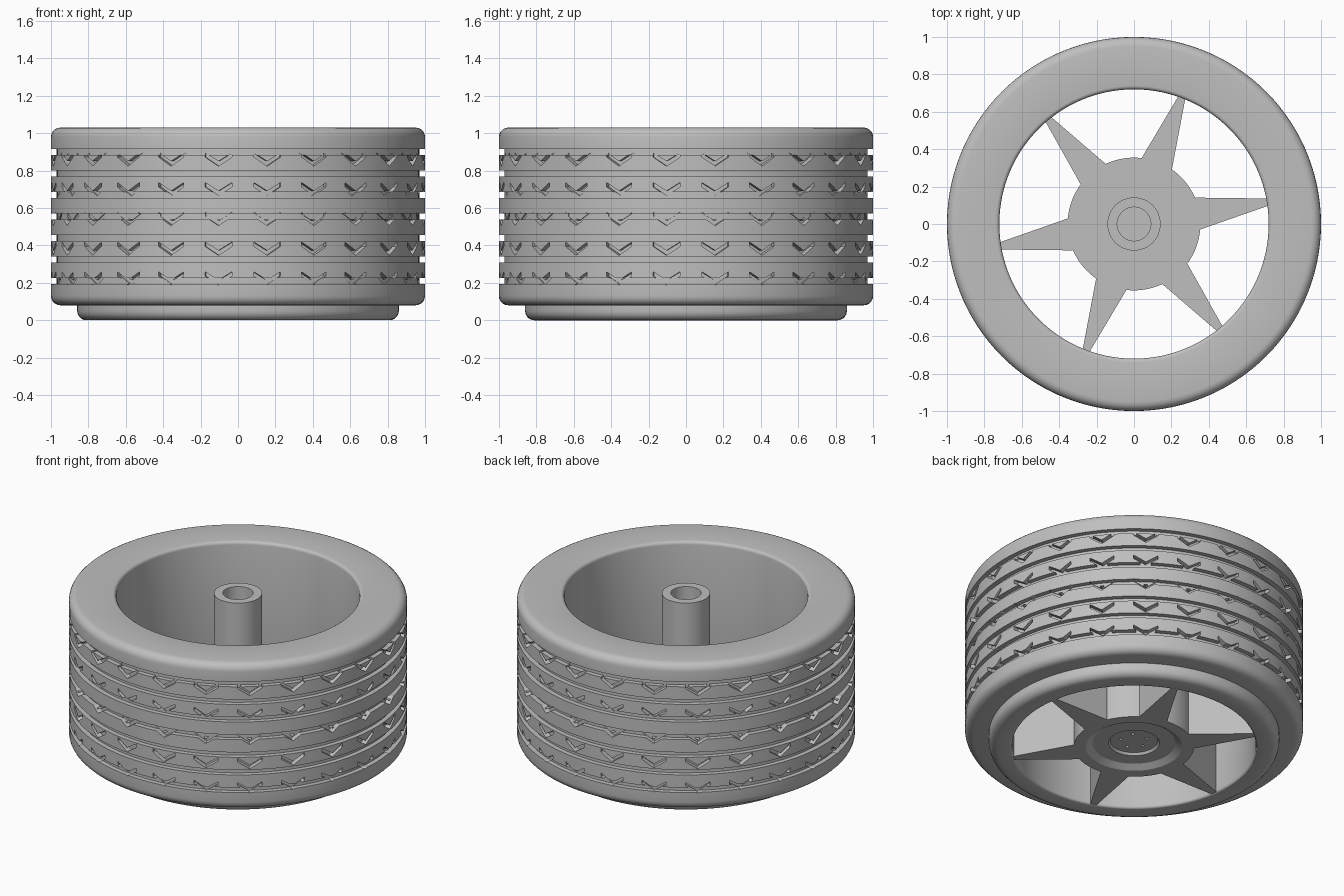
import bpy, bmesh
from math import sin, cos, pi, radians
from mathutils import Vector, Matrix

cube = bpy.data.objects.get("Cube")
if cube:
    bpy.data.objects.remove(cube, do_unlink=True)

grey = bpy.data.materials.new("plain grey")
grey.use_nodes = True
colour = (0.52, 0.52, 0.52, 1)
grey.diffuse_color = colour
grey.node_tree.nodes["Principled BSDF"].inputs["Base Color"].default_value = colour


def finish(name, bm):
    bmesh.ops.recalc_face_normals(bm, faces=bm.faces)
    mesh = bpy.data.meshes.new(name)
    bm.to_mesh(mesh)
    bm.free()
    mesh.materials.append(grey)
    ob = bpy.data.objects.new(name, mesh)
    bpy.context.collection.objects.link(ob)
    return ob


def smooth(ob):
    bpy.ops.object.select_all(action='DESELECT')
    ob.select_set(True)
    bpy.context.view_layer.objects.active = ob
    bpy.ops.object.shade_smooth_by_angle(angle=radians(30))


def cut(ob, cutter):
    mod = ob.modifiers.new("cut", 'BOOLEAN')
    mod.operation = 'DIFFERENCE'
    mod.solver = 'EXACT'
    mod.object = cutter
    bpy.ops.object.select_all(action='DESELECT')
    bpy.context.view_layer.objects.active = ob
    ob.select_set(True)
    bpy.ops.object.modifier_apply(modifier=mod.name)
    bpy.data.objects.remove(cutter, do_unlink=True)


def corner(r, z, size, start, n=5):
    """Quarter circle around (r, z), running counter-clockwise."""
    return [(r + size * cos(radians(start + 90 * i / n)),
             z + size * sin(radians(start + 90 * i / n))) for i in range(n + 1)]


def lathe(name, profile, closed, segs=120):
    bm = bmesh.new()
    vs = [bm.verts.new((r, 0, z)) for r, z in profile]
    es = [bm.edges.new(p) for p in zip(vs, vs[1:])]
    if closed:
        es.append(bm.edges.new((vs[-1], vs[0])))
    bmesh.ops.spin(bm, geom=vs + es, cent=(0, 0, 0), axis=(0, 0, 1),
                   angle=2 * pi, steps=segs, use_merge=True)
    bmesh.ops.remove_doubles(bm, verts=bm.verts, dist=0.0001)
    return finish(name, bm)


def prism(bm, lower, upper):
    """Solid between two matching outlines."""
    a = [bm.verts.new(p) for p in lower]
    b = [bm.verts.new(p) for p in upper]
    bm.faces.new(a[::-1])
    bm.faces.new(b)
    for i in range(len(a)):
        j = (i + 1) % len(a)
        bm.faces.new((a[i], a[j], b[j], b[i]))


# Tyre and rim barrel, with seven grooves around the tread
profile = corner(0.735, 0.015, 0.015, 180, 3) + corner(0.81, 0.05, 0.05, 270)
profile += [(0.86, 0.08)] + corner(0.95, 0.13, 0.05, 270)
for k in range(7):
    z = 0.21 + 0.115 * k
    profile += [(1, z - 0.016), (0.97, z - 0.016), (0.97, z + 0.016), (1, z + 0.016)]
profile += corner(0.95, 0.98, 0.05, 0) + corner(0.74, 1.01, 0.02, 90, 4)
tyre = lathe("tyre", profile, True)

# Chevron cuts in the tread
chevron = [(-0.072, 0.035), (-0.072, 0.012), (0, -0.036),
           (0.072, 0.012), (0.072, 0.035), (0, -0.010)]
bm = bmesh.new()
for row in range(5):
    for k in range(24):
        turn = Matrix.Rotation(radians(15 * k + 9), 4, 'Z')
        z = 0.224 + 0.159 * row
        prism(bm, *[[turn @ Vector((x, -r, z + h)) for x, h in chevron]
                    for r in (0.963, 1.05)])
cut(tyre, finish("chevron_cutter", bm))
smooth(tyre)

# Hub with a dished underside and a blind axle hole in its post
hub = lathe("hub_and_post", [
    (0, 0.045), (0.14, 0.045), (0.15, 0.03), (0.245, 0.03), (0.285, 0.005),
    (0.355, 0.005), (0.355, 0.33), (0.142, 0.33), (0.142, 1.03),
    (0.09, 1.03), (0.09, 0.36), (0, 0.36)], False)

# Five lug holes
bm = bmesh.new()
for k in range(5):
    a = radians(72 * k + 45)
    bmesh.ops.create_cone(bm, cap_ends=True, segments=12, radius1=0.01, radius2=0.01, depth=0.08,
                          matrix=Matrix.Translation((0.08 * cos(a), 0.08 * sin(a), 0.04)))
cut(hub, finish("lug_cutter", bm))
smooth(hub)

# Six tapered spokes
spoke = [(0.32, -0.02), (0.35, -0.031), (0.73, 0.102), (0.73, 0.136), (0.33, 0.141), (0.30, 0.13)]
bm = bmesh.new()
for k in range(6):
    turn = Matrix.Rotation(radians(60 * k), 4, 'Z')
    prism(bm, *[[turn @ Vector((x, y, z)) for x, y in spoke] for z in (0.005, 0.33)])
finish("spokes", bm)
